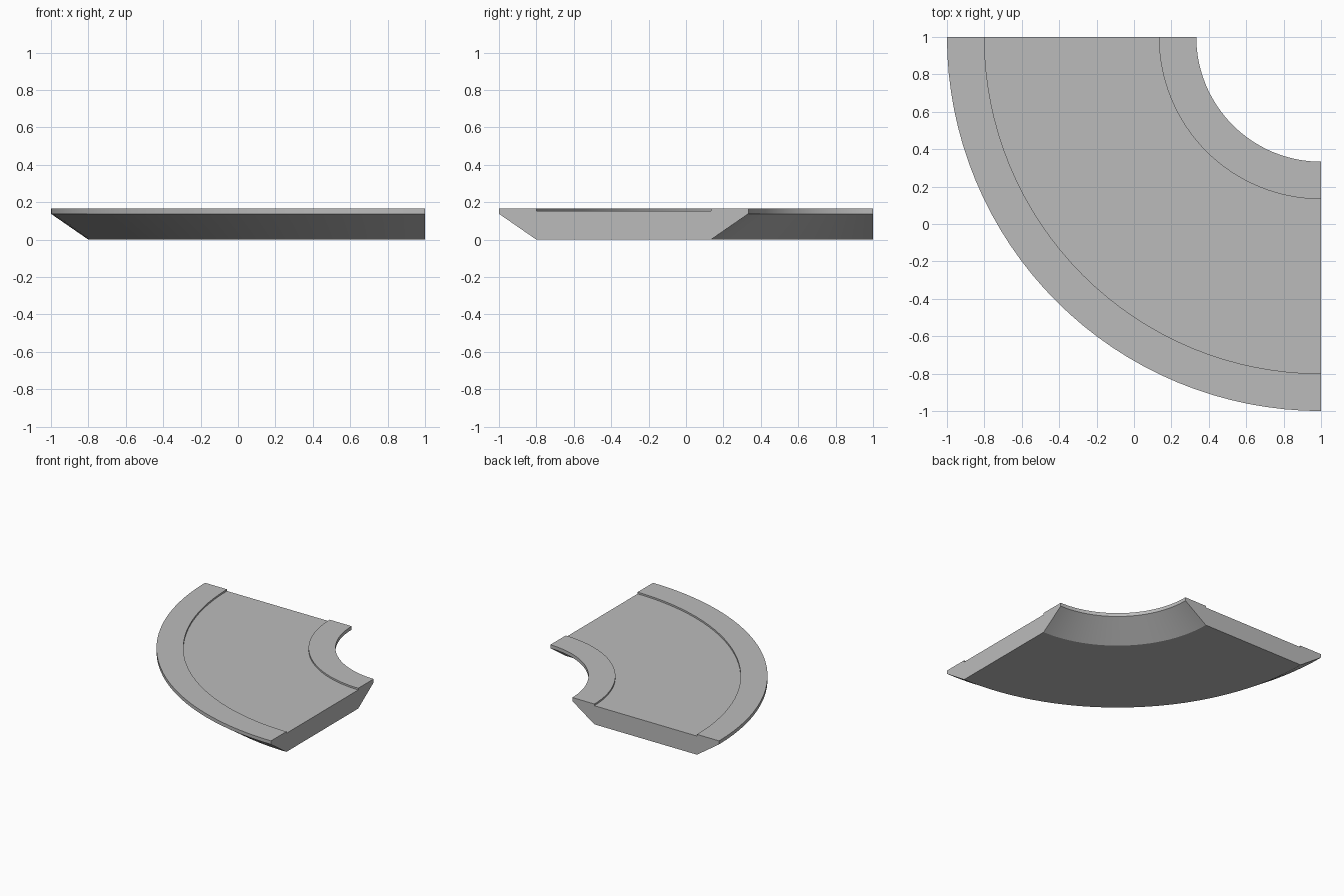
import bpy, bmesh, math

cube = bpy.data.objects.get("Cube")
if cube:
    bpy.data.objects.remove(cube, do_unlink=True)

# Material
grey = bpy.data.materials.new("concrete_grey")
grey.use_nodes = True
colour = (0.5, 0.5, 0.5, 1)
grey.diffuse_color = colour
grey.node_tree.nodes["Principled BSDF"].inputs["Base Color"].default_value = colour

# Cross-section of the road: (radius, height), raised kerbs and sloped undersides
INNER, INNER_KERB, OUTER_KERB, OUTER = 0.667, 0.867, 1.8, 2.0
TOP, ROAD, LIP = 0.167, 0.153, 0.138
profile = [
    (INNER, LIP), (INNER_KERB, 0), (OUTER_KERB, 0), (OUTER, LIP),
    (OUTER, TOP), (OUTER_KERB, TOP), (OUTER_KERB, ROAD),
    (INNER_KERB, ROAD), (INNER_KERB, TOP), (INNER, TOP),
]
SEGMENTS = 32

# Sweep the section through a quarter turn about the corner at (1, 1)
bm = bmesh.new()
rings = []
for i in range(SEGMENTS + 1):
    a = math.pi + math.pi / 2 * i / SEGMENTS
    rings.append([bm.verts.new((1 + r * math.cos(a), 1 + r * math.sin(a), z))
                  for r, z in profile])
n = len(profile)
for a, b in zip(rings, rings[1:]):
    for j in range(n):
        k = (j + 1) % n
        bm.faces.new((a[j], a[k], b[k], b[j]))

# Flat ends
bm.faces.new(rings[0])
bm.faces.new(rings[-1][::-1])
bmesh.ops.recalc_face_normals(bm, faces=bm.faces)

mesh = bpy.data.meshes.new("curved_road")
bm.to_mesh(mesh)
bm.free()
mesh.materials.append(grey)
road = bpy.data.objects.new("curved_road", mesh)
bpy.context.collection.objects.link(road)

# Smooth curved walls, keep the section edges sharp
bpy.ops.object.select_all(action='DESELECT')
road.select_set(True)
bpy.context.view_layer.objects.active = road
bpy.ops.object.shade_smooth_by_angle(angle=math.radians(25))
